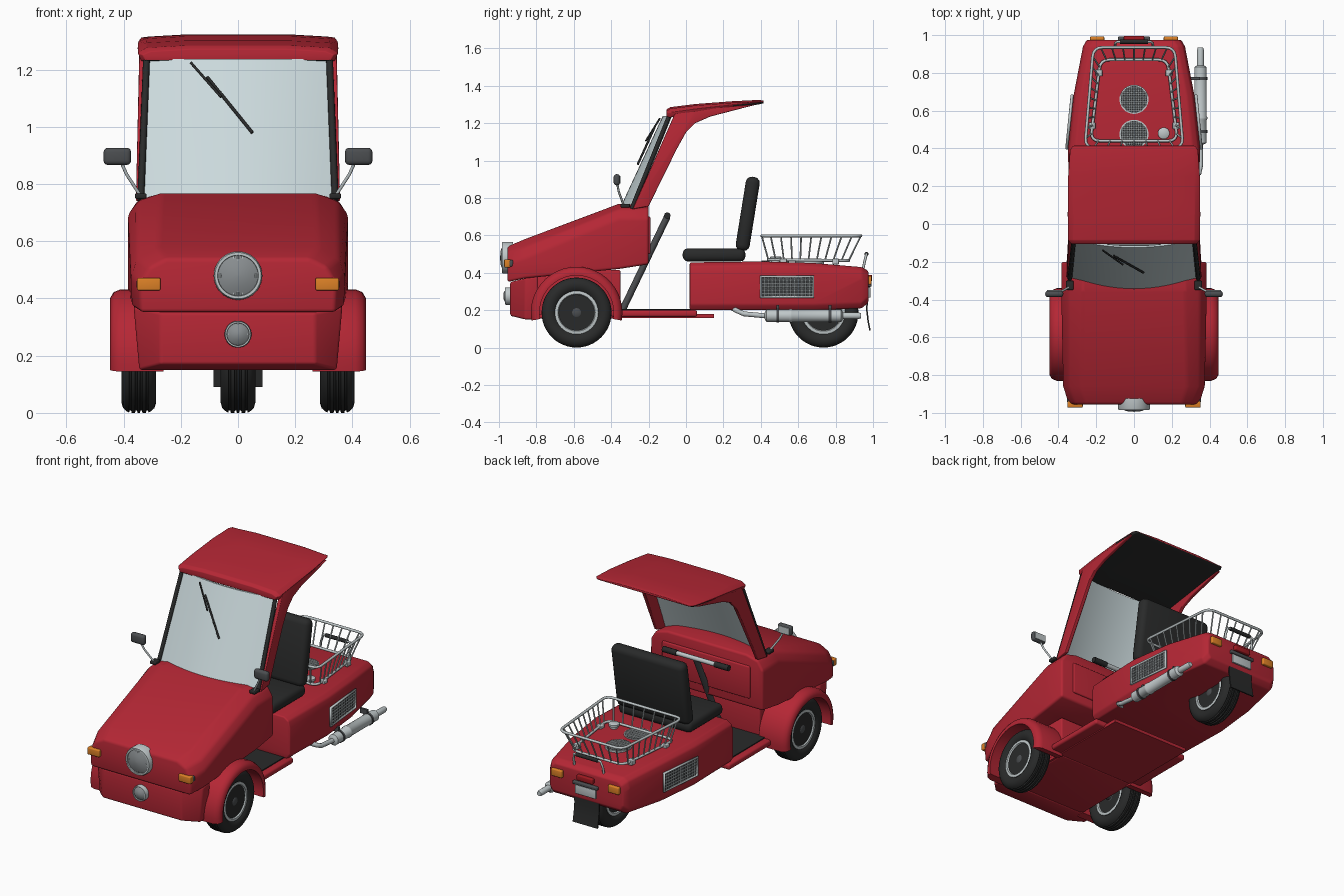
import bpy, bmesh, math
from mathutils import Vector

cube = bpy.data.objects.get("Cube")
if cube:
    bpy.data.objects.remove(cube)

def material(name, r, g, b, rough=0.5):
    m = bpy.data.materials.new(name)
    m.use_nodes = True
    m.diffuse_color = (r, g, b, 1)
    node = m.node_tree.nodes["Principled BSDF"]
    node.inputs["Base Color"].default_value = (r, g, b, 1)
    node.inputs["Roughness"].default_value = rough
    return m

RED = material("body red", .46, .02, .035)
BLACK = material("rubber black", .022, .023, .023)
DARK = material("dark grey", .07, .075, .08)
METAL = material("light metal", .52, .57, .58)
MID = material("mesh grey", .25, .27, .28)
GLASS = material("pale glass", .6, .7, .72)
ORANGE = material("signal orange", .72, .22, .02)
LENS = material("lens red", .35, .01, .015)

# ---- helpers ----
def finish(name, bm, mats, bevel=0, rule=None, smooth=40):
    bmesh.ops.recalc_face_normals(bm, faces=bm.faces)
    if bevel:
        edges = [e for e in bm.edges if len(e.link_faces) == 2 and e.calc_face_angle() > .4]
        bmesh.ops.bevel(bm, geom=edges, offset=bevel, segments=3, profile=.5,
                        affect='EDGES', clamp_overlap=True)
    bm.normal_update()
    if rule:
        for f in bm.faces:
            f.material_index = rule(f)
    me = bpy.data.meshes.new(name)
    bm.to_mesh(me)
    bm.free()
    for m in mats if isinstance(mats, list) else [mats]:
        me.materials.append(m)
    ob = bpy.data.objects.new(name, me)
    bpy.context.collection.objects.link(ob)
    bpy.ops.object.select_all(action='DESELECT')
    ob.select_set(True)
    bpy.context.view_layer.objects.active = ob
    bpy.ops.object.shade_smooth_by_angle(angle=math.radians(smooth))
    return ob

def skin(rings):
    """Closed rings joined into a capped solid."""
    bm = bmesh.new()
    vs = [[bm.verts.new(p) for p in r] for r in rings]
    n = len(vs[0])
    for a, b in zip(vs, vs[1:]):
        for i in range(n):
            bm.faces.new((a[i], a[(i + 1) % n], b[(i + 1) % n], b[i]))
    bm.faces.new(vs[0])
    bm.faces.new(vs[-1][::-1])
    return bm

def hull(name, sections, mats, bevel=0, rule=None):
    """Sections (y, half outline in x,z) mirrored in x and joined along y."""
    rings = [[(x, y, z) for x, z in h] + [(-x, y, z) for x, z in h[::-1]] for y, h in sections]
    return finish(name, skin(rings), mats, bevel, rule)

def lathe(name, profile, centre, axis, mat, seg=40):
    rings = []
    for a, r in profile:
        ring = []
        for i in range(seg):
            t = math.tau * i / seg
            u, v = r * math.cos(t), r * math.sin(t)
            ring.append(Vector(centre) + Vector({'x': (a, u, v), 'y': (u, a, v), 'z': (u, v, a)}[axis]))
        rings.append(ring)
    return finish(name, skin(rings), mat)

def box(name, centre, size, mat, bevel=0, tilt=0):
    bm = bmesh.new()
    bmesh.ops.create_cube(bm, size=1)
    bmesh.ops.scale(bm, vec=size, verts=bm.verts)
    ob = finish(name, bm, mat, bevel)
    ob.location = centre
    ob.rotation_euler.x = tilt
    return ob

def tube(name, points, r, mat, closed=False):
    cu = bpy.data.curves.new(name, 'CURVE')
    cu.dimensions = '3D'
    cu.bevel_depth, cu.bevel_resolution, cu.use_fill_caps = r, 2, True
    sp = cu.splines.new('POLY')
    sp.points.add(len(points) - 1)
    for p, q in zip(sp.points, points):
        p.co = (*q, 1)
    sp.use_cyclic_u = closed
    cu.materials.append(mat)
    ob = bpy.data.objects.new(name, cu)
    bpy.context.collection.objects.link(ob)
    return ob

# ---- front cowl, bumper and wheel housing ----
cowl = hull("front_cowl", [
    (-.955, [(.25, .54), (.31, .51), (.345, .45), (.34, .35)]),
    (-.86, [(.28, .58), (.35, .54), (.375, .48), (.37, .37)]),
    (-.36, [(.27, .768), (.35, .74), (.385, .69), (.385, .42)]),
    (-.2, [(.27, .765), (.35, .745), (.385, .69), (.385, .445)])], RED, .014)
hull("front_bumper", [
    (-.94, [(.27, .35), (.27, .17)]),
    (-.86, [(.365, .37), (.345, .15)]),
    (-.79, [(.365, .38), (.345, .15)])], RED, .01)
box("wheel_housing", (0, -.6, .285), (.52, .5, .26), RED, .01)
box("dash_panel", (0, -.2, .6), (.6, .02, .2), RED, .008)

# ---- fenders ----
for s in (-1, 1):
    section = [(.26, .2), (.26, .245), (.41, .245), (.435, .235), (.447, .215), (.445, .198), (.43, .2)]
    rings = []
    for i in range(25):
        t = math.radians(-10 + 200 * i / 24)
        rings.append([(s * x, -.585 + r * math.cos(t), .187 + r * math.sin(t)) for x, r in section])
    finish("front_fender", skin(rings), RED)

# ---- floor ----
box("floor_pan", (0, -.17, .182), (.68, .46, .036), RED, .012)
box("floor_mat", (0, -.17, .202), (.6, .42, .008), BLACK)
box("under_tray", (0, -.33, .168), (.54, .96, .02), RED)

# ---- rear body ----
def rear(y, w, low, top):
    return (y, [(w - .04, top), (w - .01, top - .02), (w, top - .06), (w, low + .03), (w - .02, low)])
hull("rear_body", [rear(.02, .34, .2, .455), rear(.4, .35, .2, .46), rear(.68, .32, .2, .452),
                   rear(.94, .27, .21, .43), rear(.975, .25, .24, .41)], RED, .008)

# ---- windscreen, seals, pillars and roof ----
def screen_point(u, t, off=0):
    return (u * (.34 - .02 * t), -.345 + .22 * t + (.06 - .02 * t) * u * u + off,
            .762 - .02 * u * u * (1 - t) + .475 * t)
us = [i / 8 - 1 for i in range(17)]
finish("windscreen", skin([[screen_point(u, t) for u in us] + [screen_point(u, t, .01) for u in us[::-1]]
                           for t in (0, .5, 1)]), GLASS)
tube("lower_seal", [screen_point(u, 0) for u in us], .006, BLACK)
pillar = [(-.285, .74), (-.2, .755), (-.05, 1.06), (0, 1.15), (.05, 1.2), (.13, 1.235),
          (.38, 1.3), (.05, 1.275), (-.06, 1.25)]
for s in (-1, 1):
    tube("side_seal", [screen_point(s, 0, -.005), screen_point(s, 1, -.005)], .012, BLACK)
    finish("roof_pillar", skin([[(s * (x + (.012 if z < .9 else 0)), y, z) for y, z in pillar]
                                for x in (.322, .345)]), RED, .004)

def roof(y, w, low, top):
    return (y, [(w * .5, top), (w - .03, top - .008), (w, (low + top) / 2), (w - .012, low), (w * .5, low)])
hull("roof", [roof(-.105, .335, 1.232, 1.272), roof(-.085, .35, 1.23, 1.285), roof(.05, .352, 1.25, 1.302),
              roof(.25, .35, 1.28, 1.317), roof(.39, .34, 1.3, 1.324), roof(.415, .325, 1.306, 1.32)],
     [RED, BLACK], .004, lambda f: int(f.normal.z < -.6))

# ---- wiper ----
def on_screen(x, z, off):
    t = (z - .762) / .475
    return screen_point(x / .33, t, off)
tube("wiper_arm", [on_screen(-.17, 1.225, -.02), on_screen(-.06, 1.105, -.03)], .005, BLACK)
tube("wiper_blade", [on_screen(-.11, 1.175, -.02), on_screen(.05, .98, -.015)], .006, BLACK)

# ---- wheels ----
half = [(-.042, .112), (-.055, .125), (-.061, .15), (-.055, .17), (-.043, .181), (-.034, .186), (-.032, .178),
        (-.027, .178), (-.025, .187), (-.013, .187), (-.011, .179), (-.006, .179), (-.004, .187)]
tread = half + [(-a, r) for a, r in half[::-1]]
rim = [(-.03, .001), (-.03, .08), (-.04, .095), (-.05, .1), (-.048, .116)]
rim += [(-a, r) for a, r in rim[::-1]]
for x, y in ((-.347, -.585), (.347, -.585), (0, .735)):
    c = (x, y, .187)
    lathe("tyre", tread, c, 'x', BLACK, 48)
    lathe("wheel_rim", rim, c, 'x', METAL, 32)
    lathe("hub", [(-.045, .02), (-.04, .027), (.04, .027), (.045, .02)], c, 'x', DARK, 16)
    for i in range(8):
        t = math.tau * i / 8
        p = (x, y + .068 * math.cos(t), .187 + .068 * math.sin(t))
        lathe("rim_hole", [(-.033, .01), (.033, .01)], p, 'x', DARK, 10)
tube("front_axle", [(-.34, -.585, .187), (.34, -.585, .187)], .02, DARK)

# ---- headlights and signals ----
for z, r, y in ((.48, .085, -.955), (.275, .047, -.938)):
    c = (0, y, z)
    lathe("lamp_ring", [(.03, r), (-.02, r), (-.03, r * .95), (-.03, r * .84), (-.02, r * .82)], c, 'y', METAL)
    lathe("lamp_lens", [(0, r * .85), (-.022, r * .84), (-.036, r * .45), (-.039, .003)], c, 'y', MID)
    for i in range(-4, 5):
        x = i * r * .18
        h = math.sqrt((r * .8) ** 2 - x * x)
        tube("lens_rib", [(x, y - .036 + .012 * (abs(v) + abs(i) / 5), z + v * h)
                          for v in (-1, -.5, 0, .5, 1)], r * .04, METAL)
for s in (-1, 1):
    box("signal_housing", (s * .302, -.935, .45), (.105, .025, .035), DARK, .008)
    box("signal_lens", (s * .312, -.955, .45), (.082, .034, .044), ORANGE, .006)
    box("tail_signal", (s * .195, .978, .36), (.075, .03, .045), ORANGE, .006)
    # ---- mirrors ----
    box("mirror_base", (s * .34, -.325, .758), (.04, .05, .02), BLACK, .006)
    tube("mirror_stalk", [(s * .345, -.335, .765), (s * .39, -.36, .835), (s * .41, -.368, .88)], .006, METAL)
    box("mirror_head", (s * .422, -.37, .897), (.096, .034, .06), DARK, .015)
    box("mirror_glass", (s * .422, -.352, .897), (.076, .004, .042), METAL)
    # ---- side grilles, angled with the bodywork ----
    g = lambda y, z, o=0: (s * (.356 - .1 * (y - .4) + o), y, z)
    finish("grille_mesh", skin([[g(.4, .27, o), g(.68, .27, o), g(.68, .38, o), g(.4, .38, o)]
                                for o in (-.03, -.002)]), DARK)
    tube("grille_frame", [g(.4, .27), g(.68, .27), g(.68, .38), g(.4, .38)], .008, METAL, True)
    for i in range(1, 14):
        tube("grille_upright", [g(.4 + .02 * i, .27), g(.4 + .02 * i, .38)], .003, METAL)
    for i in range(1, 6):
        tube("grille_slat", [g(.4, .27 + .018 * i), g(.68, .27 + .018 * i)], .003, METAL)

# ---- steering ----
tube("steering_column", [(0, -.34, .2), (0, -.1, .7)], .018, DARK)
tube("handlebar", [(-.2, -.1, .705), (.2, -.1, .705)], .014, METAL)
for s in (-1, 1):
    tube("handle_grip", [(s * .13, -.1, .705), (s * .225, -.1, .705)], .018, BLACK)

# ---- seat ----
box("seat_cushion", (0, .15, .495), (.5, .335, .07), BLACK, .028)
box("seat_back", (0, .33, .715), (.5, .075, .4), BLACK, .032, -.16)
tube("seat_piping", [(-.23, .285, .53), (-.23, .375, .88), (.23, .375, .88), (.23, .285, .53)], .006, DARK)

# ---- luggage basket ----
top = [Vector(p) for p in ((.26, .405, .597), (.215, .935, .597), (-.215, .935, .597), (-.26, .405, .597))]
low = [Vector(p) for p in ((.23, .44, .47), (.178, .87, .465), (-.178, .87, .465), (-.23, .44, .47))]

def rounded(corners, d=.05):
    out = []
    for i, c in enumerate(corners):
        a = c + (corners[i - 1] - c).normalized() * d
        b = c + (corners[(i + 1) % len(corners)] - c).normalized() * d
        out += [a * (1 - t) ** 2 + c * 2 * t * (1 - t) + b * t * t for t in (0, .25, .5, .75, 1)]
    return out
tube("basket_rim", rounded(top), .008, METAL, True)
tube("basket_base", rounded(low), .008, METAL, True)
for i, n in enumerate((9, 7, 9, 7)):
    j = (i + 1) % 4
    for k in range(n):
        t = .09 + .82 * k / (n - 1)
        tube("basket_bar", [top[i].lerp(top[j], t), low[i].lerp(low[j], t)], .0045, METAL)
for s in (-1, 1):
    for x, y in ((.222, .52), (.185, .8)):
        box("basket_foot", (s * x, y, .46), (.035, .035, .03), METAL, .004)

# ---- deck vents and filler cap ----
for y in (.66, .475):
    lathe("deck_vent", [(-.02, .07), (.006, .07)], (0, y, .456), 'z', DARK)
    lathe("vent_rim", [(-.02, .077), (.004, .077), (.004, .069)], (0, y, .456), 'z', METAL)
    for i in range(-5, 6):
        d = i * .012
        h = math.sqrt(.07 ** 2 - d * d)
        tube("vent_wire", [(d, y - h, .463), (d, y + h, .463)], .003, METAL)
        tube("vent_wire", [(-h, y + d, .463), (h, y + d, .463)], .003, METAL)
lathe("filler_cap", [(-.02, .022), (.01, .022), (.012, .031), (.024, .031), (.028, .026)],
      (.157, .48, .46), 'z', METAL, 20)

# ---- exhaust ----
tube("exhaust_pipe", [(.3, .25, .21), (.345, .27, .198), (.352, .31, .18), (.352, .44, .168)], .014, METAL)
lathe("muffler", [(.42, .016), (.43, .033), (.55, .033), (.555, .036), (.565, .036), (.57, .033), (.83, .033),
                  (.84, .018), (.92, .018), (.935, .014)], (.352, 0, .17), 'y', METAL, 24)
for y in (.49, .77):
    lathe("muffler_strap", [(-.007, .037), (.007, .037)], (.352, y, .17), 'y', DARK, 24)
    box("muffler_bracket", (.325, y, .212), (.05, .014, .03), DARK)

# ---- tail: lamp, plate, mudflap and lifting handle ----
box("tail_lamp", (0, .982, .372), (.11, .026, .034), LENS, .006)
box("plate_hood", (0, .975, .335), (.17, .035, .02), DARK, .005)
box("number_plate", (0, .98, .295), (.14, .012, .055), METAL, .003)
flap = [(.965, .27), (.963, .2), (.97, .14), (.98, .09)]
finish("mudflap", skin([[(x, y + o, z) for x, o in ((-.085, 0), (.085, 0), (.085, .008), (-.085, .008))]
                        for y, z in flap]), BLACK)
tube("lift_handle", [(-.1, .945, .41), (-.1, .955, .46), (-.09, .965, .5), (.09, .965, .5),
                     (.1, .955, .46), (.1, .945, .41)], .007, METAL)
tube("lift_grip", [(-.075, .965, .5), (.075, .965, .5)], .012, BLACK)
